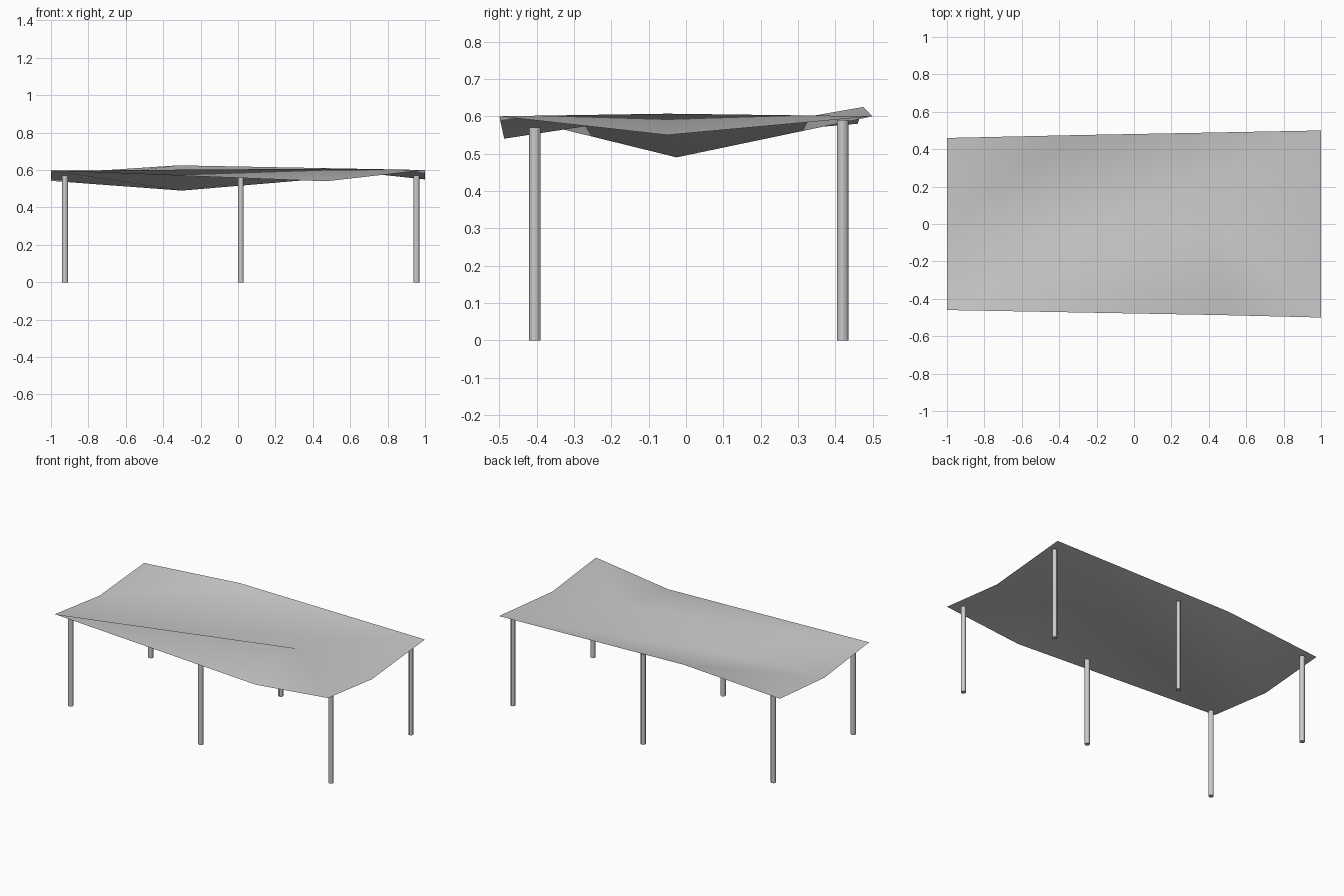
import bpy
import bmesh

cube = bpy.data.objects.get("Cube")
if cube:
    bpy.data.objects.remove(cube, do_unlink=True)


def make_material(name, level):
    mat = bpy.data.materials.new(name)
    mat.use_nodes = True
    colour = (level, level, level, 1.0)
    mat.diffuse_color = colour
    mat.node_tree.nodes["Principled BSDF"].inputs["Base Color"].default_value = colour
    return mat


grey = make_material("light grey", 0.6)

# Canopy: a thin folded sheet, with edge points and two inner points
points = {
    "front_right": (-1, -0.46, 0.597),
    "front_dip": (0.47, -0.487, 0.54),
    "front_left": (1, -0.5, 0.6),
    "left_dip": (1, -0.05, 0.55),
    "back_left": (1, 0.5, 0.6),
    "back_peak": (-0.32, 0.475, 0.625),
    "back_right": (-1, 0.46, 0.58),
    "right_dip": (-1, 0, 0.542),
    "low": (-0.3, -0.025, 0.49),
    "high": (0.46, -0.05, 0.607),
}
folds = [
    ("front_right", "front_dip", "high"),
    ("front_right", "high", "low"),
    ("front_right", "low", "right_dip"),
    ("right_dip", "low", "back_peak"),
    ("right_dip", "back_peak", "back_right"),
    ("low", "back_left", "back_peak"),
    ("low", "high", "back_left"),
    ("high", "left_dip", "back_left"),
    ("high", "front_left", "left_dip"),
    ("front_dip", "front_left", "high"),
]
bm = bmesh.new()
verts = {name: bm.verts.new(co) for name, co in points.items()}
for fold in folds:
    bm.faces.new([verts[name] for name in fold]).smooth = True
mesh = bpy.data.meshes.new("canopy")
bm.to_mesh(mesh)
bm.free()
mesh.materials.append(grey)
canopy = bpy.data.objects.new("canopy", mesh)
bpy.context.collection.objects.link(canopy)


# Six slim posts, in two rows
def add_post(name, x, y, top):
    bpy.ops.mesh.primitive_cylinder_add(
        vertices=12, radius=0.0155, depth=top, location=(x, y, top / 2))
    post = bpy.context.object
    post.name = name
    post.data.materials.append(grey)
    bpy.ops.object.shade_smooth_by_angle()


for row, y, tops in (("front", -0.405, (0.57, 0.565, 0.57)),
                     ("back", 0.42, (0.572, 0.59, 0.59))):
    for side, x, top in zip(("right", "middle", "left"), (-0.925, 0.015, 0.955), tops):
        add_post(f"{row}_{side}_post", x, y, top)
